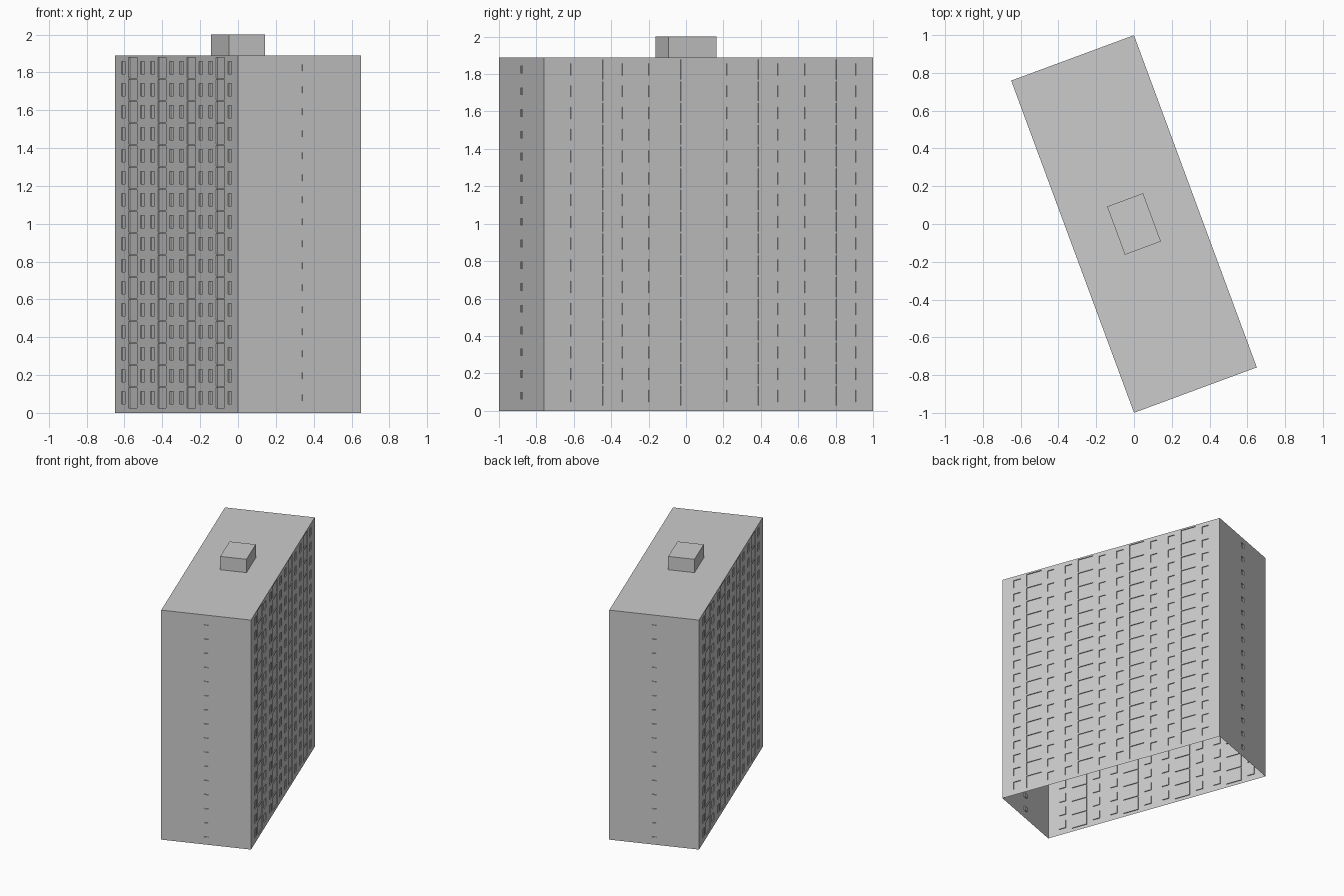
import bpy, bmesh, math
from mathutils import Matrix, Vector

if "Cube" in bpy.data.objects:
    bpy.data.objects.remove(bpy.data.objects["Cube"])

W, L, H = 0.693, 1.875, 1.89          # footprint and wall height
ANGLE = math.radians(20.3)            # building is turned on its plot
FLOORS, PITCH, FIRST = 16, 0.1163, 0.08
DEPTH = 0.007                         # window recess


def make_object(name, bm):
    mesh = bpy.data.meshes.new(name)
    bm.to_mesh(mesh)
    bm.free()
    ob = bpy.data.objects.new(name, mesh)
    ob.rotation_euler.z = ANGLE
    bpy.context.collection.objects.link(ob)
    return ob


def add_wall(bm, turn, width, offset, windows):
    """Wall grid with recessed windows; windows = (centre, half width, half height)."""
    rot = Matrix.Rotation(turn, 4, 'Z')
    us = {-width / 2, width / 2}
    zs = {0.0, H}
    floors = [FIRST + i * PITCH for i in range(FLOORS)]
    for c, hw, hh in windows:
        us |= {round(c - hw, 5), round(c + hw, 5)}
        for f in floors:
            zs |= {round(f - hh, 5), round(f + hh, 5)}
    us, zs = sorted(us), sorted(zs)
    grid = [[bm.verts.new(rot @ Vector((u, -offset, z))) for z in zs] for u in us]
    recessed = []
    for i in range(len(us) - 1):
        u = (us[i] + us[i + 1]) / 2
        for j in range(len(zs) - 1):
            z = (zs[j] + zs[j + 1]) / 2
            face = bm.faces.new((grid[i][j], grid[i + 1][j],
                                 grid[i + 1][j + 1], grid[i][j + 1]))
            if any(abs(u - c) < hw and any(abs(z - f) < hh for f in floors)
                   for c, hw, hh in windows):
                recessed.append(face)
    bm.normal_update()
    bmesh.ops.inset_region(bm, faces=recessed, thickness=0.0, depth=-DEPTH,
                           use_even_offset=True)


# Long sides: four bays, each a tall window between two small ones
long_windows = []
for k in range(4):
    c = (k - 1.5) * 0.444
    long_windows += [(c, 0.064, 0.053),
                     (c - 0.146, 0.029, 0.032), (c + 0.146, 0.029, 0.032)]
end_windows = [(0.0, 0.017, 0.018)]

# Wall shell, open underneath, with flat roof
bm = bmesh.new()
for k in range(2):
    add_wall(bm, math.pi * k, W, L / 2, end_windows)
    add_wall(bm, math.pi * (k + 0.5), L, W / 2, long_windows)
bm.faces.new([bm.verts.new((sx * W / 2, sy * L / 2, H))
              for sx, sy in ((-1, -1), (1, -1), (1, 1), (-1, 1))])
bmesh.ops.remove_doubles(bm, verts=bm.verts, dist=1e-5)
make_object("apartment_block", bm)

# Lift housing on the roof
bm = bmesh.new()
bmesh.ops.create_cube(bm, size=1.0)
bmesh.ops.scale(bm, vec=(0.203, 0.272, 2.0 - H), verts=bm.verts)
bmesh.ops.translate(bm, vec=(0, 0, (2.0 + H) / 2), verts=bm.verts)
bottom = [f for f in bm.faces if f.normal.z < -0.5]
bmesh.ops.delete(bm, geom=bottom, context='FACES')
make_object("roof_housing", bm)
